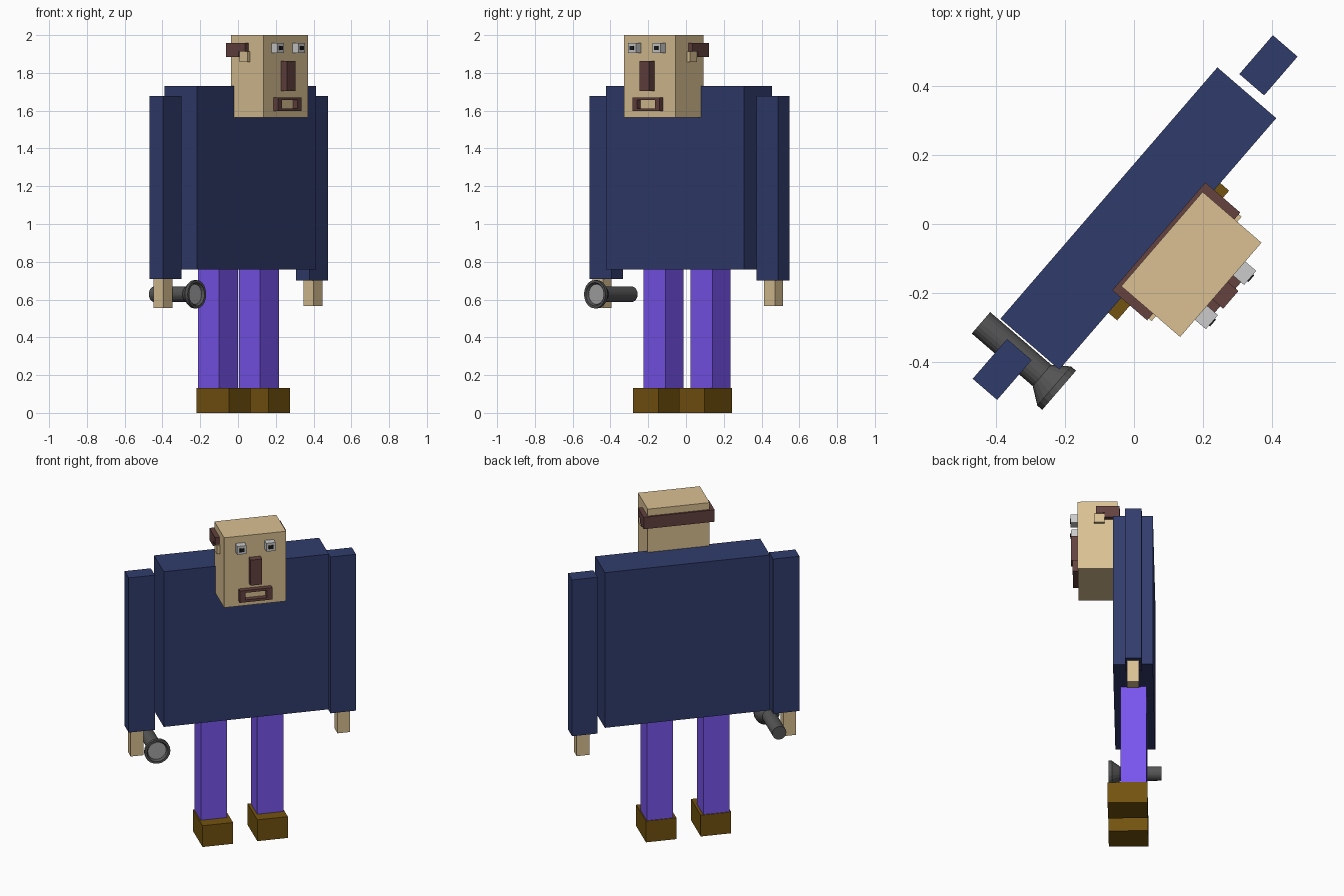
import bpy, bmesh, math
from mathutils import Matrix, Vector

if "Cube" in bpy.data.objects:
    bpy.data.objects.remove(bpy.data.objects["Cube"])

# The figure is built facing -y, then turned about z
TURN = Matrix.Rotation(math.radians(49.2), 4, 'Z')


def material(name, r, g, b):
    m = bpy.data.materials.new(name)
    m.diffuse_color = (r, g, b, 1)
    m.use_nodes = True
    m.node_tree.nodes["Principled BSDF"].inputs["Base Color"].default_value = m.diffuse_color
    return m


NAVY = material("navy", 0.03, 0.045, 0.15)
PURPLE = material("purple", 0.19, 0.09, 0.85)
SKIN = material("skin", 0.70, 0.53, 0.29)
LEATHER = material("leather", 0.17, 0.085, 0.005)
BROWN = material("brown", 0.125, 0.055, 0.05)
WHITE = material("eye_white", 0.62, 0.62, 0.64)
BLACK = material("black", 0.01, 0.01, 0.01)
METAL = material("dark_metal", 0.09, 0.09, 0.09)
GLASS = material("glass", 0.38, 0.38, 0.38)


def finish(name, bm, mat):
    bmesh.ops.recalc_face_normals(bm, faces=bm.faces)
    me = bpy.data.meshes.new(name)
    bm.to_mesh(me)
    bm.free()
    me.materials.append(mat)
    ob = bpy.data.objects.new(name, me)
    ob.matrix_world = TURN
    bpy.context.collection.objects.link(ob)
    return ob


def box(name, mat, x, f, z):
    """Box from (min, max) spans; f is the distance towards the front."""
    bm = bmesh.new()
    mid = Vector(((x[0] + x[1]) / 2, -(f[0] + f[1]) / 2, (z[0] + z[1]) / 2))
    size = (x[1] - x[0], f[1] - f[0], z[1] - z[0], 1)
    bmesh.ops.create_cube(bm, size=1, matrix=Matrix.Translation(mid) @ Matrix.Diagonal(size))
    return finish(name, bm, mat)


def prism(name, mat, points, place, depth):
    """Extrude a flat outline; place maps (a, b, t) to local space."""
    bm = bmesh.new()
    rings = [[bm.verts.new(place(a, b, t)) for a, b in points] for t in depth]
    n = len(points)
    for i in range(n):
        j = (i + 1) % n
        bm.faces.new((rings[0][i], rings[0][j], rings[1][j], rings[1][i]))
    bm.faces.new(rings[0])
    bm.faces.new(rings[1])
    return finish(name, bm, mat)


def around(c, half):
    return (c - half, c + half)


# Torso, arms and hands
box("torso", NAVY, (-0.462, 0.503), (-0.114, 0.112), (0.76, 1.73))
box("left_arm", NAVY, (0.530, 0.679), (-0.053, 0.042), (0.70, 1.677))
box("right_arm", NAVY, (-0.647, -0.494), (-0.061, 0.033), (0.71, 1.677))
box("left_hand", SKIN, around(0.611, 0.037), around(-0.003, 0.034), (0.565, 0.70))
box("right_hand", SKIN, around(-0.596, 0.037), around(-0.01, 0.034), (0.555, 0.71))

# Legs and shoes
for side, leg_x, shoe_x in (("right", -0.159, -0.155), ("left", 0.171, 0.165)):
    box(side + "_leg", PURPLE, around(leg_x, 0.077), around(-0.001, 0.0735), (0.13, 0.76))
    box(side + "_shoe", LEATHER, around(shoe_x, 0.089), (-0.079, 0.146), (0, 0.133))

# Head
HX = 0.02
box("head", SKIN, around(HX, 0.181), (0.09, 0.316), (1.563, 2.0))

# Hair band: back strip plus notched side pieces above the ears
box("hair_back", BROWN, around(HX, 0.207), (0.078, 0.10), (1.883, 1.957))
side_outline = [(0.10, 1.883), (0.165, 1.883), (0.165, 1.912),
                (0.212, 1.912), (0.212, 1.957), (0.10, 1.957)]
for side, s in (("right", -1), ("left", 1)):
    prism(side + "_hair_side", BROWN, side_outline,
          lambda f, z, t, s=s: (HX + s * t, -f, z), (0.175, 0.207))
    box(side + "_ear", SKIN, sorted((HX + s * 0.17, HX + s * 0.200)),
        (0.165, 0.223), (1.857, 1.912))
    # Eyes
    ex = HX - 0.003 + s * 0.085
    box(side + "_eye", WHITE, around(ex, 0.027), (0.31, 0.358), (1.905, 1.957))
    box(side + "_pupil", BLACK, around(ex, 0.013), (0.35, 0.362), (1.92, 1.942))

# Nose
box("nose", BROWN, around(HX - 0.003, 0.034), (0.31, 0.357), (1.703, 1.862))

# Mouth: open rectangular frame
mx = HX - 0.002
for z, name in (((1.597, 1.612), "lower_lip"), ((1.656, 1.671), "upper_lip")):
    box(name, BROWN, around(mx, 0.095), (0.31, 0.346), z)
for s, side in ((-1, "right"), (1, "left")):
    box(side + "_mouth_corner", BROWN, sorted((mx + s * 0.063, mx + s * 0.095)),
        (0.31, 0.346), (1.612, 1.656))


# Torch: turned profile of (radius, front distance) along the facing axis
def lathe(name, mat, profile, x, z, sides=20):
    bm = bmesh.new()
    rings = []
    for r, f in profile:
        rings.append([bm.verts.new((x + r * math.cos(a), -f, z + r * math.sin(a)))
                      for a in (2 * math.pi * i / sides for i in range(sides))])
    for lo, hi in zip(rings, rings[1:]):
        for i in range(sides):
            j = (i + 1) % sides
            bm.faces.new((lo[i], lo[j], hi[j], hi[i]))
    bm.faces.new(rings[0])
    bm.faces.new(rings[-1])
    return finish(name, bm, mat)


TX, TZ = -0.508, 0.628
lathe("torch_body", METAL, [(0.041, -0.149), (0.041, 0.085), (0.075, 0.132),
                            (0.075, 0.151), (0.062, 0.151), (0.054, 0.135)], TX, TZ)
lathe("torch_lens", GLASS, [(0.053, 0.130), (0.053, 0.138)], TX, TZ)
